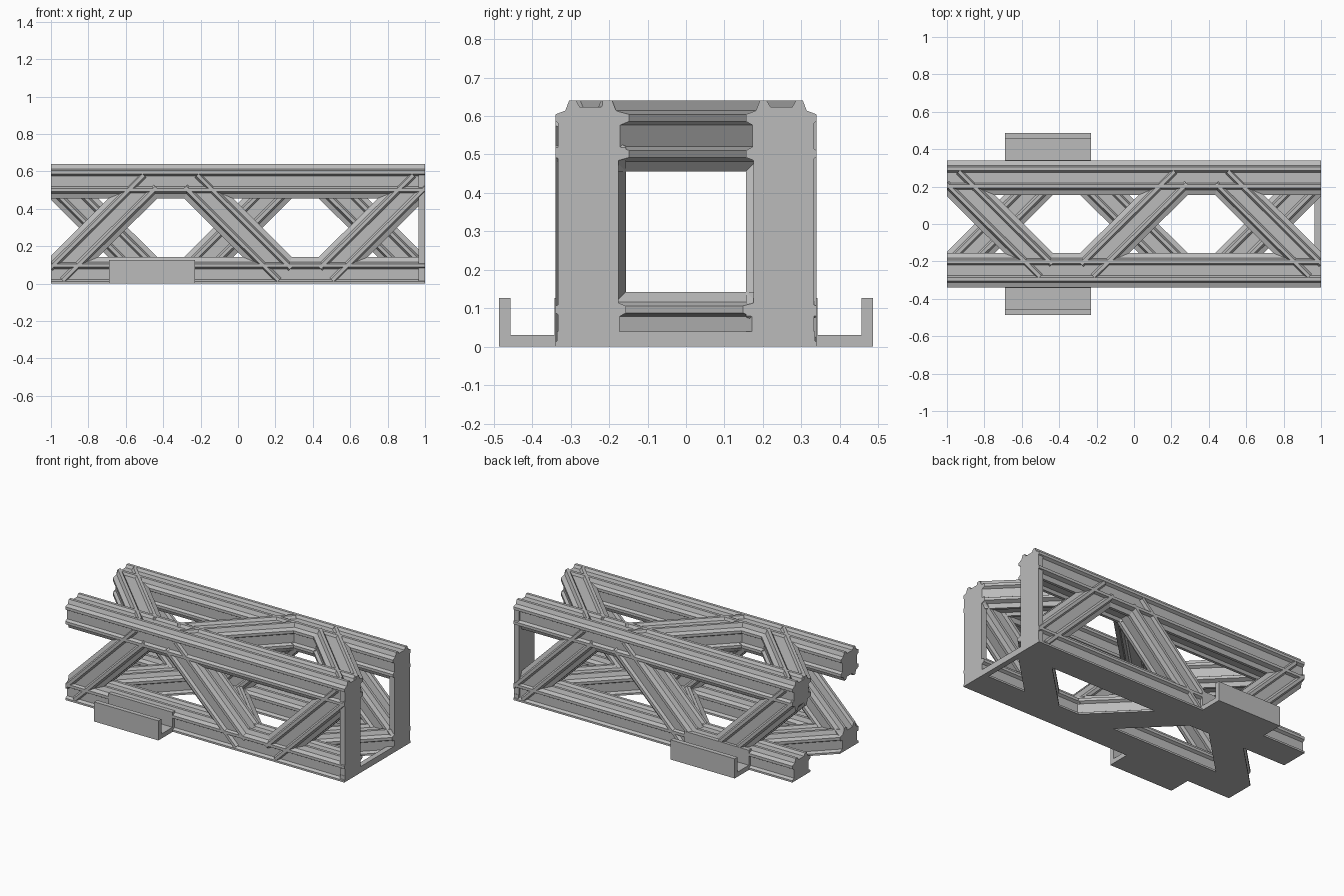
import bpy, bmesh
from mathutils import Vector

if "Cube" in bpy.data.objects:
    bpy.data.objects.remove(bpy.data.objects["Cube"])

grey = bpy.data.materials.new("plain grey")
grey.diffuse_color = (0.5, 0.5, 0.5, 1)
grey.use_nodes = True
grey.node_tree.nodes["Principled BSDF"].inputs["Base Color"].default_value = grey.diffuse_color

R = 0.248                # rail offset from the centre line
LOW, HIGH = 0.05, 0.548  # rail centre heights

# grooved square section: one side, repeated by quarter turns
side = [(-0.066, 0.066), (-0.056, 0.092), (-0.038, 0.092), (-0.028, 0.075),
        (0.028, 0.075), (0.038, 0.092), (0.056, 0.092)]
profile = []
for k in range(4):
    for a, b in side:
        for _ in range(k):
            a, b = b, -a
        profile.append((a, b))


def finish(bm, name):
    bmesh.ops.recalc_face_normals(bm, faces=bm.faces[:])
    me = bpy.data.meshes.new(name)
    bm.to_mesh(me)
    bm.free()
    me.materials.append(grey)
    ob = bpy.data.objects.new(name, me)
    bpy.context.collection.objects.link(ob)
    return ob


def clip(bm, co, no):
    res = bmesh.ops.bisect_plane(bm, geom=bm.verts[:] + bm.edges[:] + bm.faces[:], dist=1e-6,
                                 plane_co=co, plane_no=no, clear_outer=True)
    edges = [e for e in res["geom_cut"] if isinstance(e, bmesh.types.BMEdge) and e.is_boundary]
    if edges:
        bmesh.ops.holes_fill(bm, edges=edges, sides=0)


def beam(name, start, end, normal):
    """Grooved bar between two points, trimmed to the flat base and the ends."""
    start, end, n = Vector(start), Vector(end), Vector(normal)
    u = (end - start).normalized().cross(n)
    bm = bmesh.new()
    rings = [[bm.verts.new(p + u * a + n * b) for a, b in profile] for p in (start, end)]
    count = len(profile)
    for i in range(count):
        j = (i + 1) % count
        bm.faces.new((rings[0][i], rings[0][j], rings[1][j], rings[1][i]))
    bm.faces.new(rings[0])
    bm.faces.new(rings[1][::-1])
    bmesh.ops.recalc_face_normals(bm, faces=bm.faces[:])
    clip(bm, (0, 0, 0), (0, 0, -1))
    clip(bm, (1, 0, 0), (1, 0, 0))
    clip(bm, (-1, 0, 0), (-1, 0, 0))
    return finish(bm, name)


def box(name, lo, hi):
    bm = bmesh.new()
    bmesh.ops.create_cube(bm, size=1)
    for v in bm.verts:
        v.co = [l + (c + 0.5) * (h - l) for c, l, h in zip(v.co, lo, hi)]
    return finish(bm, name)


# four long rails
for y in (-R, R):
    for z, label in ((LOW, "lower"), (HIGH, "upper")):
        beam(label + "_rail", (-1, y, z), (1, y, z), (0, 0, 1))

# zigzag braces on all four sides, opposite sides mirrored
for i, (x0, x1) in enumerate(((-0.97, -0.47), (-0.25, 0.25), (0.47, 0.97))):
    s = 1 if i % 2 == 0 else -1
    zs = (LOW, HIGH)[::s]
    beam("front_brace", (x0, -R, zs[0]), (x1, -R, zs[1]), (0, -1, 0))
    beam("back_brace", (x0, R, zs[1]), (x1, R, zs[0]), (0, 1, 0))
    beam("top_brace", (x0, R * s, HIGH), (x1, -R * s, HIGH), (0, 0, 1))
    beam("bottom_brace", (x0, -R * s, LOW), (x1, R * s, LOW), (0, 0, 1))

# right end frame: two posts and a sill
for s in (-1, 1):
    ys = sorted((s * 0.175, s * 0.333))
    box("end_post", (0.965, ys[0], 0), (1, ys[1], 0.6))
box("end_sill", (0.965, -0.335, 0), (1, 0.335, 0.04))

# U-shaped side brackets
for s in (-1, 1):
    for part, y0, y1, top in (("floor", 0.315, 0.487, 0.03), ("lip", 0.457, 0.487, 0.127),
                              ("inner_wall", 0.315, 0.342, 0.127)):
        ys = sorted((s * y0, s * y1))
        box("bracket_" + part, (-0.69, ys[0], 0), (-0.23, ys[1], top))
